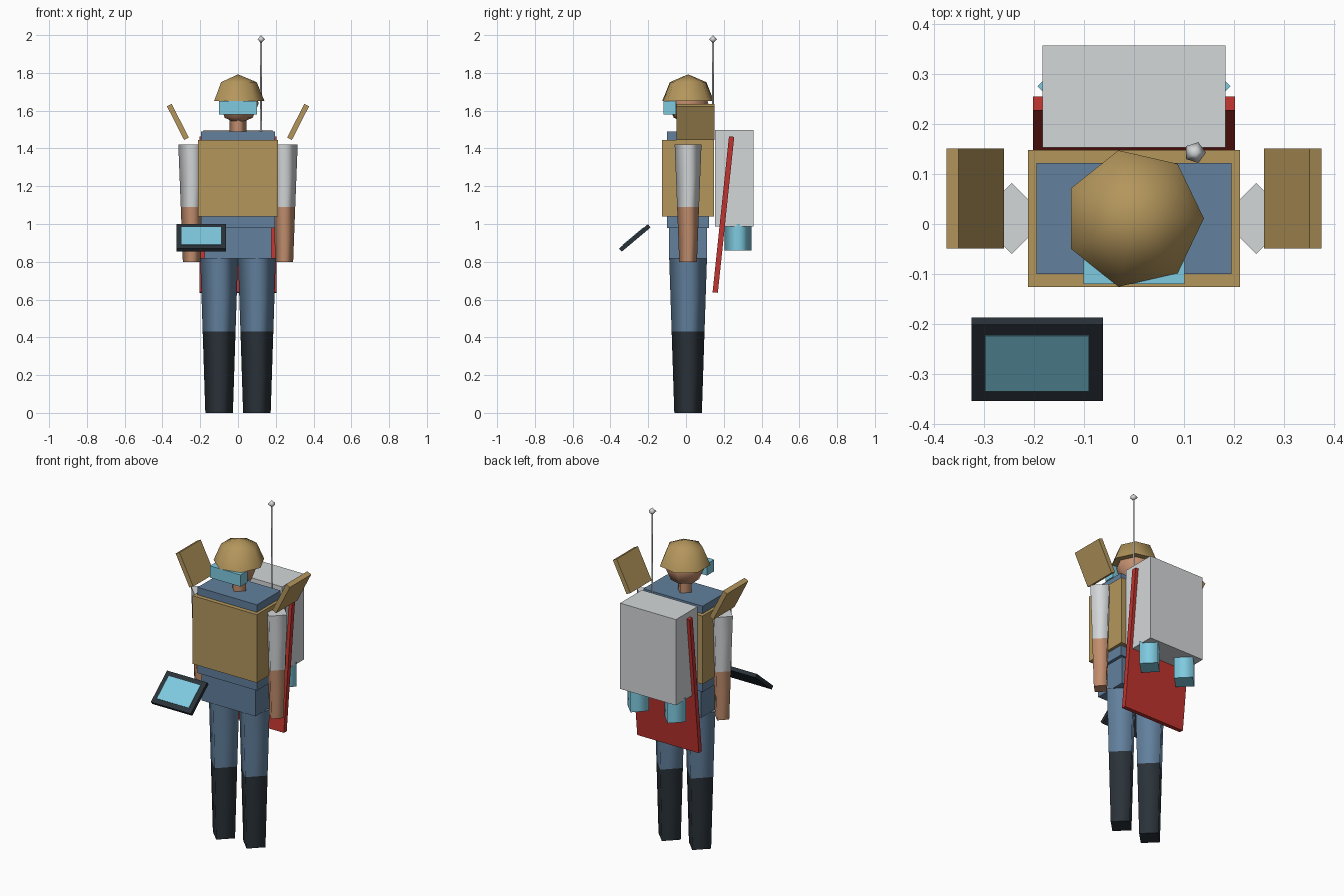
import bpy
import bmesh
from math import cos, sin, pi, radians
from mathutils import Matrix, Vector

cube = bpy.data.objects.get("Cube")
if cube:
    bpy.data.objects.remove(cube, do_unlink=True)


def material(name, rgb):
    linear = [((c / 255 + 0.055) / 1.055) ** 2.4 for c in rgb] + [1]
    mat = bpy.data.materials.new(name)
    mat.use_nodes = True
    mat.diffuse_color = linear
    shader = mat.node_tree.nodes["Principled BSDF"]
    shader.inputs["Base Color"].default_value = linear
    shader.inputs["Roughness"].default_value = 0.8
    return mat


TAN = material("tan", (180, 150, 92))
GREY = material("light grey", (212, 215, 217))
CYAN = material("cyan", (127, 202, 224))
BLUE = material("denim blue", (98, 128, 157))
DARK = material("charcoal", (42, 50, 57))
SKIN = material("skin", (194, 142, 110))
RED = material("red", (192, 52, 47))
BODY_Y = 0.011


def finish(name, bm, mat):
    bmesh.ops.recalc_face_normals(bm, faces=bm.faces)
    mesh = bpy.data.meshes.new(name)
    bm.to_mesh(mesh)
    bm.free()
    mesh.materials.append(mat)
    obj = bpy.data.objects.new(name, mesh)
    bpy.context.collection.objects.link(obj)
    return obj


def box(name, mat, center, size, axis="X", angle=0, offset=(0, 0, 0)):
    """Box turned about one axis; offset shifts it in its own frame."""
    bm = bmesh.new()
    bmesh.ops.create_cube(bm, size=1)
    bm.transform(Matrix.Translation(Vector(center))
                 @ Matrix.Rotation(radians(angle), 4, axis)
                 @ Matrix.Translation(Vector(offset))
                 @ Matrix.Diagonal((*size, 1)))
    return finish(name, bm, mat)


def turned(name, mat, x, y, profile, sides=4):
    """Smooth-sided solid from (radius, z) rings with flat end caps."""
    bm = bmesh.new()
    rings = []
    for r, z in profile:
        count = sides if r else 1
        rings.append([bm.verts.new((x + r * cos(2 * pi * i / sides),
                                    y + r * sin(2 * pi * i / sides), z))
                      for i in range(count)])
    for low, high in zip(rings, rings[1:]):
        for i in range(sides):
            j = (i + 1) % sides
            corners = [low[i % len(low)], low[j % len(low)],
                       high[j % len(high)], high[i % len(high)]]
            face = bm.faces.new(list(dict.fromkeys(corners)))
            face.smooth = True
    for ring in (rings[0], rings[-1]):
        if len(ring) > 1:
            bm.faces.new(ring)
    return finish(name, bm, mat)


def arc(radius, z, start, end, steps):
    """Sphere profile between two latitudes, in degrees."""
    points = []
    for i in range(steps + 1):
        lat = start + (end - start) * i / steps
        r = 0 if abs(lat) == 90 else radius * cos(radians(lat))
        points.append((r, z + radius * sin(radians(lat))))
    return points


# Paired limbs, shoulder flaps and canisters
for side, label in ((1, "left"), (-1, "right")):
    turned(f"{label}_boot", DARK, side * 0.1, BODY_Y, [(0.073, 0), (0.087, 0.43)])
    turned(f"{label}_trouser_leg", BLUE, side * 0.1, BODY_Y, [(0.087, 0.43), (0.1, 0.82)])
    turned(f"{label}_forearm", SKIN, side * 0.245, BODY_Y, [(0.047, 0.8), (0.058, 1.09)])
    turned(f"{label}_sleeve", GREY, side * 0.245, BODY_Y, [(0.058, 1.09), (0.071, 1.42)])
    box(f"{label}_shoulder_flap", TAN, (side * 0.318, 0.051, 1.54),
        (0.028, 0.2, 0.2), "Y", side * 27)
    turned(f"{label}_canister", CYAN, side * 0.122, 0.276, [(0.071, 0.86), (0.071, 1.0)])

# Torso
box("hips", BLUE, (0, BODY_Y, 0.9), (0.355, 0.2, 0.165))
box("shirt", BLUE, (0, BODY_Y, 1.235), (0.39, 0.223, 0.51))
box("vest", TAN, (0, BODY_Y, 1.243), (0.425, 0.274, 0.405))

# Head
turned("neck", SKIN, 0, BODY_Y, [(0.045, 1.48), (0.045, 1.56)])
turned("head", SKIN, 0, BODY_Y, arc(0.11, 1.64, -90, 90, 4), 7)
turned("helmet", TAN, 0, BODY_Y, arc(0.14, 1.652, 0, 90, 2), 7)
box("goggles", CYAN, (0, -0.087, 1.615), (0.202, 0.066, 0.07))

# Back equipment
box("backpack", GREY, (0, 0.255, 1.242), (0.367, 0.204, 0.51))
box("back_board", RED, (0, 0.198, 1.05), (0.405, 0.028, 0.83), "X", -6)
turned("antenna_rod", GREY, 0.122, 0.143, [(0.006, 1.45), (0.006, 1.98)])
turned("antenna_tip", GREY, 0.122, 0.143, arc(0.022, 1.978, -90, 90, 2), 5)

# Tablet held out in front
tablet_center = (-0.194, -0.271, 0.926)
box("tablet", DARK, tablet_center, (0.263, 0.2, 0.022), "X", 40)
box("tablet_screen", CYAN, tablet_center, (0.208, 0.144, 0.004), "X", 40, (0, 0, 0.012))
